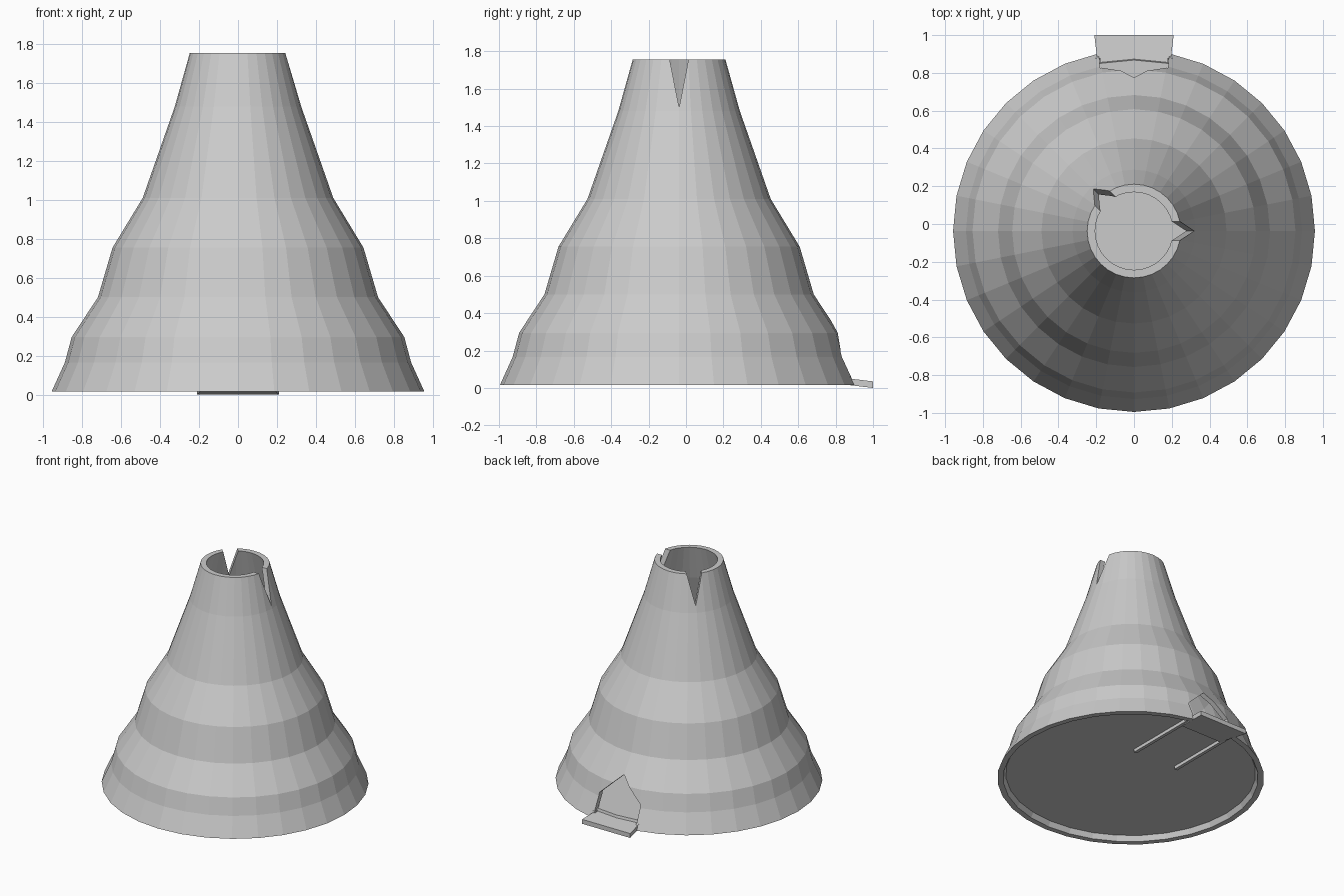
import bpy
import bmesh
import math
from mathutils import Matrix, Vector

if "Cube" in bpy.data.objects:
    bpy.data.objects.remove(bpy.data.objects["Cube"])

SIDES = 32
AXIS_Y = -0.037
WALL = 0.042

grey = bpy.data.materials.new("light_grey")
grey.use_nodes = True
grey.diffuse_color = (0.6, 0.6, 0.6, 1)
grey.node_tree.nodes["Principled BSDF"].inputs["Base Color"].default_value = (0.6, 0.6, 0.6, 1)


def finish(name, bm):
    bmesh.ops.recalc_face_normals(bm, faces=bm.faces)
    mesh = bpy.data.meshes.new(name)
    bm.to_mesh(mesh)
    bm.free()
    mesh.materials.append(grey)
    obj = bpy.data.objects.new(name, mesh)
    bpy.context.collection.objects.link(obj)
    return obj


def prism(name, outline, offset, matrix=Matrix()):
    """Extrude a closed outline along an offset vector."""
    bm = bmesh.new()
    face = bm.faces.new([bm.verts.new(p) for p in outline])
    new = bmesh.ops.extrude_face_region(bm, geom=[face])["geom"]
    bmesh.ops.translate(bm, verts=[v for v in new if isinstance(v, bmesh.types.BMVert)],
                        vec=Vector(offset))
    bm.transform(matrix)
    return finish(name, bm)


def lathe(name, loop):
    """Revolve a closed (radius, height) loop about the cone axis."""
    bm = bmesh.new()
    rings = []
    for i in range(SIDES):
        a = math.tau * i / SIDES
        rings.append([bm.verts.new((r * math.cos(a), AXIS_Y + r * math.sin(a), z))
                      for r, z in loop])
    n = len(loop)
    for i in range(SIDES):
        a, b = rings[i], rings[(i + 1) % SIDES]
        for j in range(n):
            k = (j + 1) % n
            bm.faces.new((a[j], b[j], b[k], a[k]))
    return finish(name, bm)


def cut(target, cutter):
    mod = target.modifiers.new("cut", "BOOLEAN")
    mod.operation = "DIFFERENCE"
    mod.solver = "EXACT"
    mod.object = cutter
    bpy.context.view_layer.objects.active = target
    bpy.ops.object.modifier_apply(modifier=mod.name)
    bpy.data.objects.remove(cutter)


# Stepped hollow cone
outer = [(0.958, 0.015), (0.89, 0.165), (0.855, 0.295), (0.72, 0.5),
         (0.645, 0.755), (0.49, 1.01), (0.325, 1.48), (0.248, 1.755)]
inner = [(r - WALL, z) for r, z in reversed(outer)]
cone = lathe("cone_shell", outer + inner)

# Gabled doorway at the back
door = [(-0.19, 0.6, -0.1), (0.19, 0.6, -0.1), (0.18, 0.6, 0.19),
        (0, 0.6, 0.36), (-0.18, 0.6, 0.19)]
cut(cone, prism("door_cutter", door, (0, 0.6, 0)))

# V notches in the top rim
for angle, half, tip in ((0, 0.05, 1.5), (134, 0.055, 1.53)):
    wedge = [(0.1, 0, tip), (0.1, -half, 1.755), (0.1, -half, 1.85),
             (0.1, half, 1.85), (0.1, half, 1.755)]
    place = Matrix.Translation((0, AXIS_Y, 0)) @ Matrix.Rotation(math.radians(angle), 4, "Z")
    cut(cone, prism("notch_cutter", wedge, (0.4, 0, 0), place))

# Floor plate recessed in the base
bm = bmesh.new()
bmesh.ops.create_cone(bm, cap_ends=True, segments=SIDES, radius1=0.91, radius2=0.905, depth=0.02,
                      matrix=Matrix.Translation((0, AXIS_Y, 0.065)))
finish("floor_plate", bm)

# Sloping chute through the doorway, flared outward
bm = bmesh.new()
bmesh.ops.create_cube(bm, size=1)
for v in bm.verts:
    outside = v.co.y > 0
    half = 0.21 if outside else 0.18
    z = 0 if outside else 0.03
    v.co = (math.copysign(half, v.co.x), 1.0 if outside else 0.75,
            z + (0.035 if v.co.z > 0 else 0))
finish("chute", bm)

# Rails under the floor that carry the chute
for side, x in (("left", 0.19), ("right", -0.19)):
    bm = bmesh.new()
    bmesh.ops.create_cube(bm, size=1, matrix=Matrix.Translation((x, 0.56, 0.045))
                          @ Matrix.Diagonal((0.025, 0.64, 0.03, 1)))
    finish(side + "_rail", bm)
